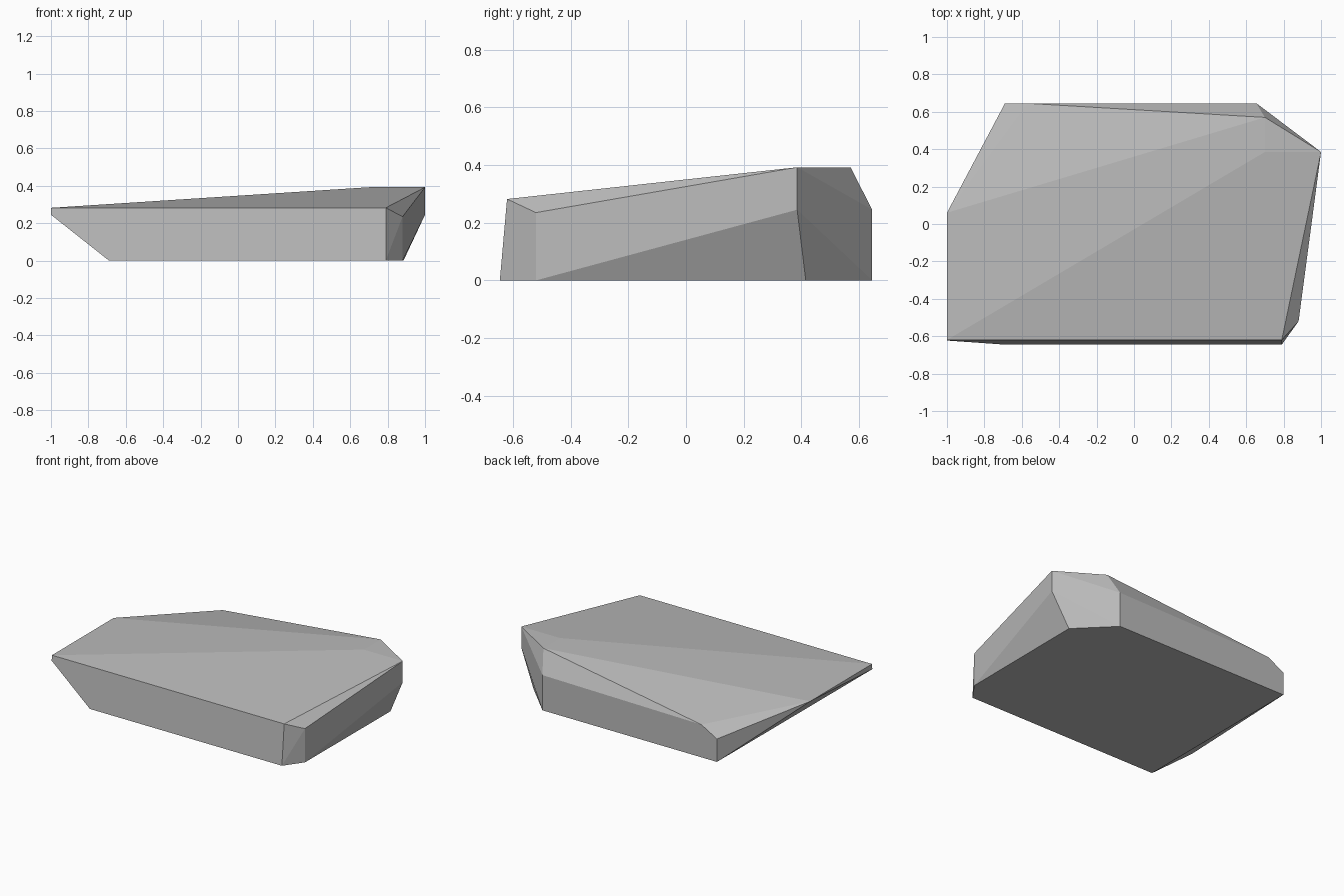
import bpy
import bmesh
import math

default_cube = bpy.data.objects.get("Cube")
if default_cube:
    bpy.data.objects.remove(default_cube, do_unlink=True)


def make_material(name, color):
    material = bpy.data.materials.new(name)
    material.use_nodes = True
    material.diffuse_color = color
    shader = material.node_tree.nodes["Principled BSDF"]
    shader.inputs["Base Color"].default_value = color
    shader.inputs["Roughness"].default_value = 0.9
    return material


def hull_object(name, points, material):
    """Wrap a faceted convex skin around the corner points."""
    bm = bmesh.new()
    for point in points:
        bm.verts.new(point)
    bmesh.ops.convex_hull(bm, input=bm.verts[:])
    # Merge triangles that lie in the same facet
    bmesh.ops.dissolve_limit(bm, angle_limit=math.radians(0.6),
                             verts=bm.verts[:], edges=bm.edges[:])
    bmesh.ops.recalc_face_normals(bm, faces=bm.faces[:])
    mesh = bpy.data.meshes.new(name)
    bm.to_mesh(mesh)
    bm.free()
    mesh.materials.append(material)
    rock = bpy.data.objects.new(name, mesh)
    bpy.context.collection.objects.link(rock)
    return rock


# Flat footprint on the ground
footprint = [(x, y, 0) for x, y in (
    (-0.69, -0.645), (0.79, -0.645), (0.88, -0.52),
    (0.885, 0.415), (0.655, 0.645), (-0.69, 0.645))]

# Chipped corners around the sides
chipped_rim = [
    (-1, -0.623, 0.245), (0.88, -0.52, 0.235), (1, 0.385, 0.245),
    (0.655, 0.645, 0.245), (-0.57, 0.645, 0.228), (-0.69, 0.645, 0.16)]

# Gently sloping top, low at the left edge and high at the back right
low_top = [(x, y, 0.282) for x, y in ((-1, -0.62), (0.79, -0.62), (-1, 0.06))]
high_top = [(x, y, 0.392) for x, y in ((1, 0.385), (0.7, 0.385), (0.7, 0.57))]

stone_grey = make_material("stone grey", (0.5, 0.5, 0.5, 1))
hull_object("rock_slab", footprint + chipped_rim + low_top + high_top, stone_grey)
